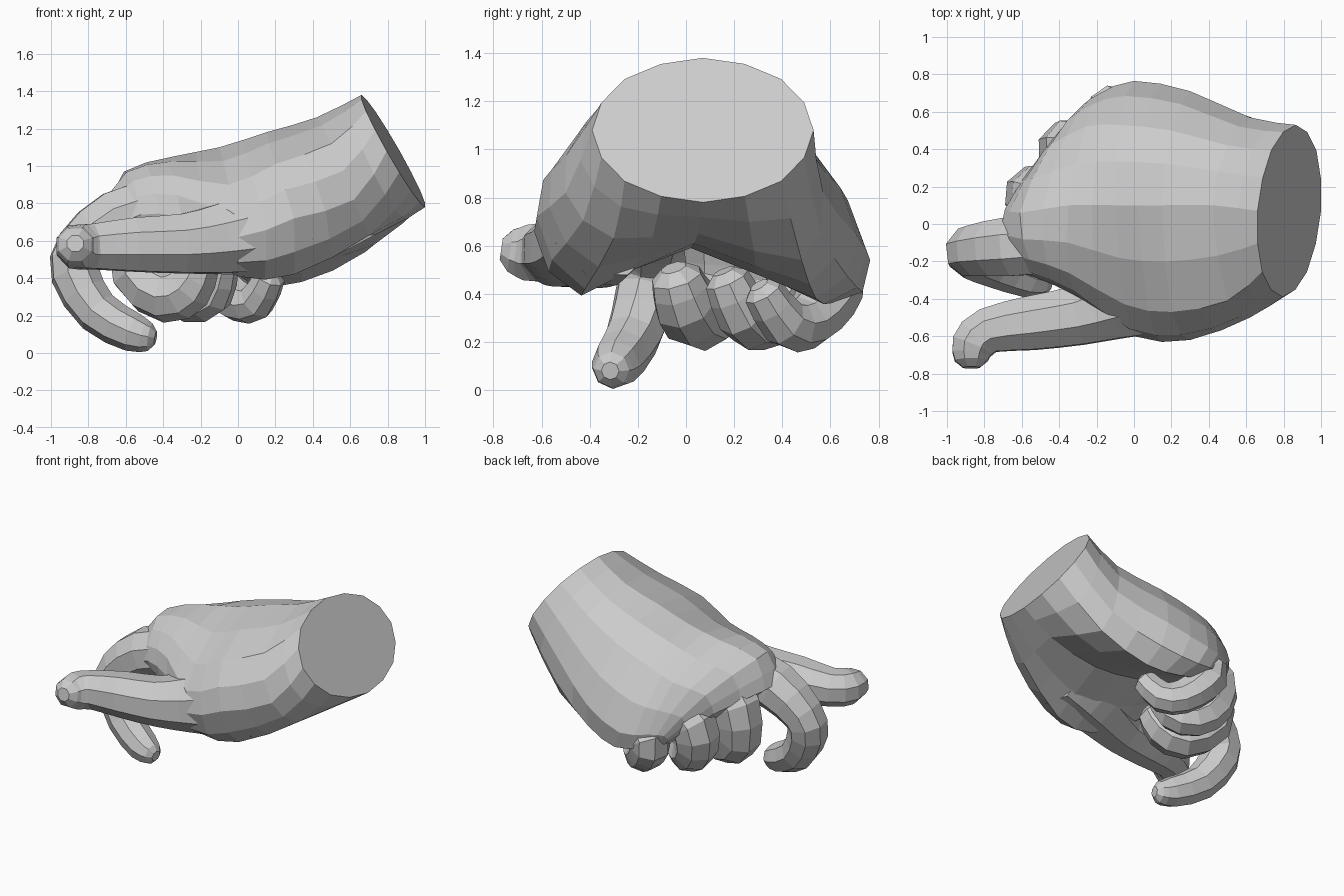
import bpy
import bmesh
from math import cos, sin, pi
from mathutils import Vector

cube = bpy.data.objects.get("Cube")
if cube:
    bpy.data.objects.remove(cube, do_unlink=True)


def blend(a, b, c, d, t):
    """Catmull-Rom point between b and c."""
    return 0.5 * (2 * b + (c - a) * t + (2 * a - 5 * b + 4 * c - d) * t ** 2
                  + (3 * b - a - 3 * c + d) * t ** 3)


def refine_closed(points):
    """Insert a smooth midpoint on every span of a closed ring."""
    count = len(points)
    result = []
    for i in range(count):
        near = [points[(i + k) % count] for k in (-1, 0, 1, 2)]
        result += [points[i], blend(*near, 0.5)]
    return result


def refine_open(points):
    """Insert a smooth midpoint on every span of an open path."""
    last = len(points) - 1
    result = []
    for i in range(last):
        near = [points[min(max(i + k, 0), last)] for k in (-1, 0, 1, 2)]
        result += [points[i], blend(*near, 0.5)]
    return result + [points[last]]


def loft(name, rings):
    """Skin a list of equal rings and close both ends."""
    bm = bmesh.new()
    loops = [[bm.verts.new(p) for p in ring] for ring in rings]
    count = len(rings[0])
    for first, second in zip(loops, loops[1:]):
        for i in range(count):
            j = (i + 1) % count
            bm.faces.new((first[i], first[j], second[j], second[i]))
    bm.faces.new(loops[0])
    bm.faces.new(loops[-1])
    bmesh.ops.recalc_face_normals(bm, faces=bm.faces)
    mesh = bpy.data.meshes.new(name)
    bm.to_mesh(mesh)
    bm.free()
    obj = bpy.data.objects.new(name, mesh)
    bpy.context.collection.objects.link(obj)


def digit(name, path, sides=8):
    """Tapered tube along (x, y, z, radius) points."""
    path = refine_open([Vector(p) for p in path])
    centres = [p.to_3d() for p in path]
    last = len(path) - 1
    rings = []
    across = Vector((0, 1, 0))
    for i, centre in enumerate(centres):
        tangent = (centres[min(i + 1, last)] - centres[max(i - 1, 0)]).normalized()
        across = (across - tangent * across.dot(tangent)).normalized()
        up = tangent.cross(across)
        angles = [2 * pi * (k + 0.5) / sides for k in range(sides)]
        rings.append([centre + path[i].w * (across * cos(a) + up * sin(a))
                      for a in angles])
    # Small rounded fingertip
    tip = centres[-1] + tangent * path[-1].w * 0.4
    rings.append([tip + (p - centres[-1]) * 0.5 for p in rings[-1]])
    loft(name, rings)


# Cut wrist: a tilted ellipse, starting at the top and turning to the back
wrist_centre = Vector((0.83, 0.07, 1.08))
wrist_up = Vector((-0.17, 0, 0.3))
wrist_back = Vector((0.035, 0.46, 0))
wrist = [wrist_centre + wrist_up * cos(a) + wrist_back * sin(a)
         for a in (k * pi / 4 for k in range(8))]

# Palm sections: top, top back, back, low back, hollow, low front, front, top front
sections = [
    [(.42, .1, 1.26), (.5, .42, 1.13), (.62, .57, .82), (.68, .48, .54),
     (.76, .05, .65), (.7, -.3, .63), (.62, -.5, .82), (.5, -.41, 1.12)],
    [(.15, .1, 1.18), (.2, .5, 1.03), (.3, .71, .64), (.34, .54, .38),
     (.35, .02, .59), (.3, -.42, .42), (.3, -.62, .72), (.2, -.47, 1.01)],
    [(-.1, .1, 1.1), (-.08, .53, .95), (0, .765, .54), (.1, .6, .36),
     (0, .02, .63), (0, -.42, .41), (0, -.6, .62), (-.05, -.43, .9)],
    [(-.35, .1, 1.05), (-.26, .52, .88), (-.18, .7, .55), (-.1, .62, .4),
     (-.25, .1, .65), (-.28, -.3, .56), (-.3, -.39, .73), (-.35, -.26, .95)],
    [(-.61, .06, .97), (-.45, .42, .8), (-.27, .64, .54), (-.2, .57, .42),
     (-.42, .15, .6), (-.48, -.18, .6), (-.52, -.29, .74), (-.56, -.19, .92)],
    [(-.69, .08, .77), (-.49, .38, .66), (-.28, .6, .49), (-.24, .55, .44),
     (-.48, .15, .58), (-.57, -.15, .61), (-.64, -.25, .68), (-.71, -.15, .78)],
]
stations = [wrist] + [[Vector(p) for p in ring] for ring in sections]
columns = [refine_open(list(column)) for column in zip(*stations)]
loft("palm", [refine_closed(list(ring)) for ring in zip(*columns)])

# Thumb, lying straight along the front
digit("thumb", [(.35, -.33, .69, .23), (.12, -.37, .65, .23), (-.1, -.43, .61, .2),
                (-.3, -.49, .585, .17), (-.55, -.53, .58, .155), (-.78, -.57, .57, .13),
                (-.86, -.65, .57, .125), (-.87, -.73, .58, .095)])

# Index finger, reaching out and hooking down
digit("index_finger", [(-.4, -.1, .78, .17), (-.65, -.12, .71, .17),
                       (-.84, -.14, .56, .145), (-.87, -.16, .42, .135),
                       (-.75, -.22, .22, .12), (-.56, -.29, .11, .105),
                       (-.47, -.31, .085, .075)])

# Remaining fingers, curled under the palm
digit("middle_finger", [(-.4, .13, .74, .15), (-.51, .15, .64, .17),
                        (-.53, .14, .42, .15), (-.38, .06, .31, .15),
                        (-.26, .0, .36, .14), (-.2, -.04, .47, .11)])
digit("ring_finger", [(-.2, .4, .66, .14), (-.34, .4, .56, .165), (-.35, .38, .4, .15),
                      (-.25, .32, .29, .13), (-.14, .24, .32, .12),
                      (-.09, .17, .46, .095)])
digit("little_finger", [(-.04, .56, .52, .12), (-.13, .6, .46, .145), (-.1, .58, .37, .13),
                        (0, .5, .28, .115), (.1, .41, .28, .105), (.17, .32, .41, .085)])
